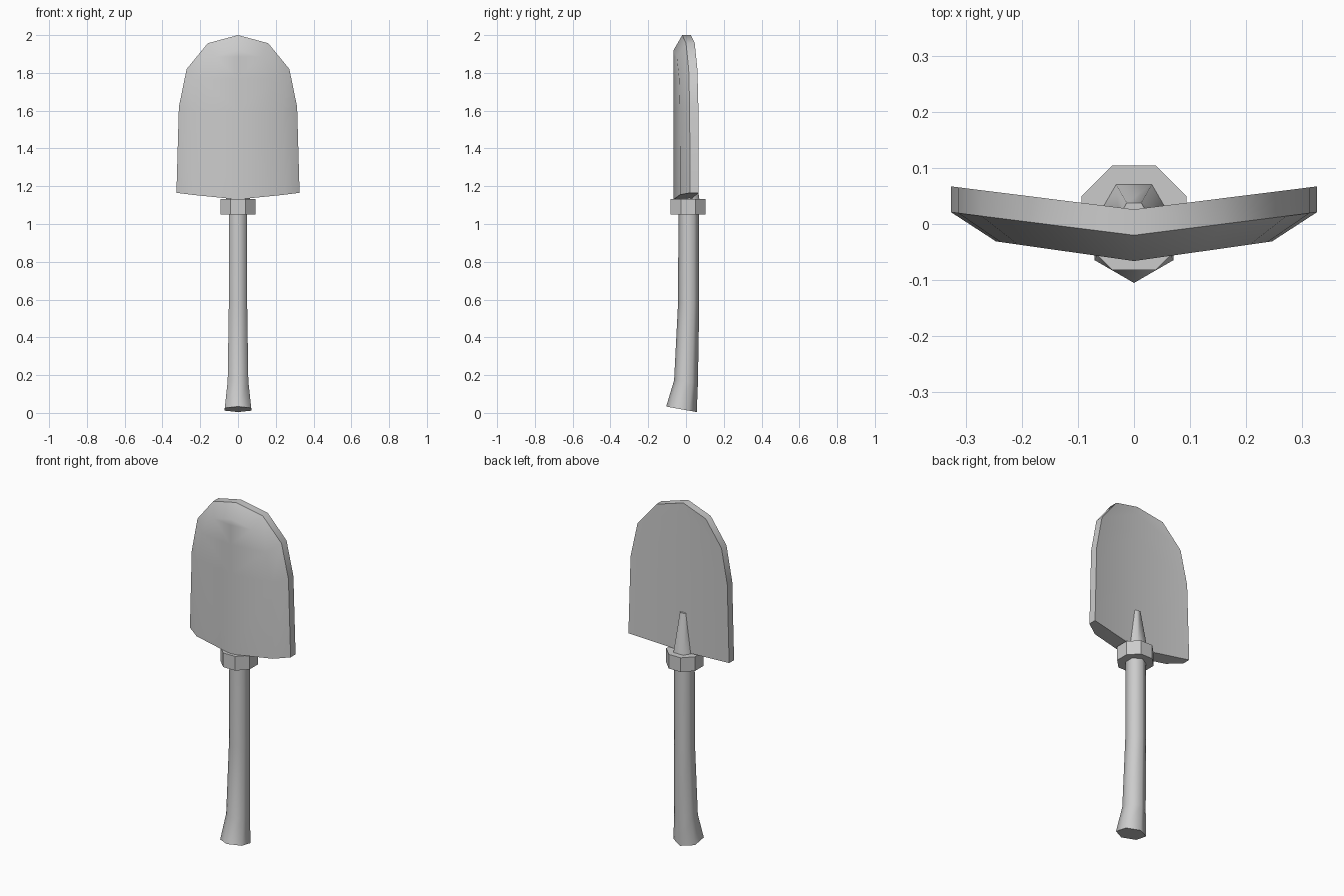
import bpy, bmesh, math
from mathutils import Vector

if "Cube" in bpy.data.objects:
    bpy.data.objects.remove(bpy.data.objects["Cube"])


def make_object(name, bm, angle=None):
    bmesh.ops.remove_doubles(bm, verts=bm.verts, dist=0.0005)
    bmesh.ops.recalc_face_normals(bm, faces=bm.faces)
    mesh = bpy.data.meshes.new(name)
    bm.to_mesh(mesh)
    bm.free()
    ob = bpy.data.objects.new(name, mesh)
    bpy.context.collection.objects.link(ob)
    if angle:
        bpy.ops.object.select_all(action='DESELECT')
        bpy.context.view_layer.objects.active = ob
        ob.select_set(True)
        bpy.ops.object.shade_smooth_by_angle(angle=math.radians(angle))
    return ob


def tube(name, sections, sides, turn, angle=None):
    """Loft rings given as (centre y, centre z, radius, tilt)."""
    bm = bmesh.new()
    rings = []
    for cy, cz, r, tilt in sections:
        ring = []
        for i in range(sides):
            a = turn + math.tau * i / sides
            x, y = r * math.cos(a), r * math.sin(a)
            ring.append(bm.verts.new((x, cy + y, cz - y * tilt)))
        rings.append(ring)
    for a, b in zip(rings, rings[1:]):
        for i in range(sides):
            j = (i + 1) % sides
            bm.faces.new((a[i], a[j], b[j], b[i]))
    bm.faces.new(rings[0])
    bm.faces.new(rings[-1])
    return make_object(name, bm, angle)


# Handle: bent hexagonal grip with a flared, tilted butt
tube("handle", [(-0.024, 0.019, 0.081, 0.18), (0.0, 0.165, 0.063, 0.12),
                (0.014, 0.58, 0.056, 0.03), (0.015, 1.08, 0.055, 0)],
     6, math.pi / 2, 62)

# Collar: octagonal band
tube("collar", [(0.011, 1.05, 0.101, 0), (0.011, 1.133, 0.101, 0)],
     8, math.pi / 8)

# Socket: tapering rib on the back of the blade
tube("socket_rib", [(0.015, 1.12, 0.066, 0), (0.015, 1.36, 0.026, 0)],
     6, 0, 62)

# Blade: half outline rows (rim x, rim z, inner x, inner z, spine z)
outer = [(0.326, 1.165), (0.313, 1.62), (0.272, 1.82), (0.16, 1.957), (0, 2.0)]
inner = [(0.246, 1.155), (0.238, 1.60), (0.207, 1.77), (0.122, 1.885), (0, 1.92)]
spine = [1.13, 1.60, 1.77, 1.885, 1.92]

bm = bmesh.new()


def rim_y(x):
    return -0.02 + 0.041 * abs(x) / 0.326


def face_y(x):
    return -0.066 + 0.035 * abs(x) / 0.246


def quad(*points):
    pts = []
    for p in points:
        if all((Vector(p) - q).length > 0.0005 for q in pts):
            pts.append(Vector(p))
    if len(pts) > 2:
        bm.faces.new([bm.verts.new(p) for p in pts])


for s in (-1, 1):
    back = [(s * x, rim_y(x) + 0.046, z) for x, z in outer]
    rim = [(s * x, rim_y(x), z) for x, z in outer]
    front = [(s * x, face_y(x), z) for x, z in inner]
    mid_f = [(0, face_y(0), z) for z in spine]
    mid_b = [(0, rim_y(0) + 0.046, z)
             for z in [spine[0]] + [z for _, z in outer[1:]]]
    for i in range(4):
        quad(mid_f[i], front[i], front[i + 1], mid_f[i + 1])
        quad(front[i], rim[i], rim[i + 1], front[i + 1])
        quad(rim[i], back[i], back[i + 1], rim[i + 1])
        quad(back[i], mid_b[i], mid_b[i + 1], back[i + 1])
    quad(mid_f[0], front[0], rim[0], back[0], mid_b[0])
make_object("blade", bm, 40)
